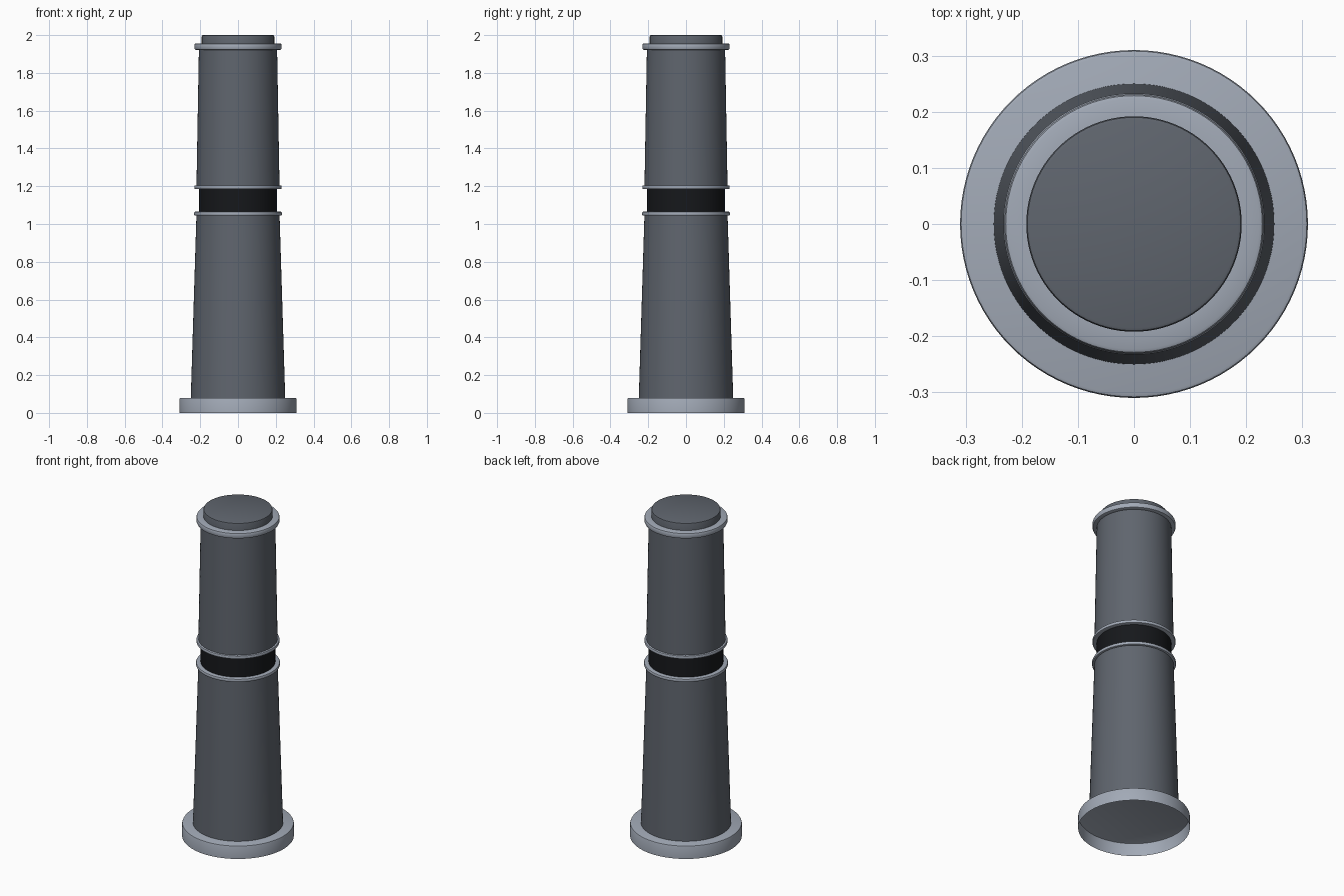
import bpy, bmesh, math

if "Cube" in bpy.data.objects:
    bpy.data.objects.remove(bpy.data.objects["Cube"])

SEGMENTS = 96


def material(name, color):
    m = bpy.data.materials.new(name)
    m.diffuse_color = (*color, 1)
    m.use_nodes = True
    m.node_tree.nodes["Principled BSDF"].inputs["Base Color"].default_value = m.diffuse_color
    return m


dark = material("dark_grey", (0.115, 0.13, 0.155))
light = material("light_grey", (0.36, 0.40, 0.47))
black = material("black", (0.008, 0.009, 0.011))


def lathe(name, profile, mat, closed=False):
    """Revolve (radius, z) points around the z axis."""
    bm = bmesh.new()
    verts = [bm.verts.new((r, 0, z)) for r, z in profile]
    edges = [bm.edges.new(pair) for pair in zip(verts, verts[1:])]
    if closed:
        edges.append(bm.edges.new((verts[-1], verts[0])))
    bmesh.ops.spin(bm, geom=verts + edges, cent=(0, 0, 0), axis=(0, 0, 1),
                   angle=math.tau, steps=SEGMENTS)
    bmesh.ops.remove_doubles(bm, verts=bm.verts, dist=1e-5)
    bmesh.ops.recalc_face_normals(bm, faces=bm.faces)
    mesh = bpy.data.meshes.new(name)
    bm.to_mesh(mesh)
    bm.free()
    mesh.materials.append(mat)
    obj = bpy.data.objects.new(name, mesh)
    bpy.context.collection.objects.link(obj)
    bpy.ops.object.select_all(action='DESELECT')
    obj.select_set(True)
    bpy.context.view_layer.objects.active = obj
    bpy.ops.object.shade_smooth_by_angle(angle=math.radians(40))
    return obj


def ring(name, outer, inner, low, high, soft):
    """Flat band with softened outer edges."""
    k = soft * 0.3
    lathe(name, [(inner, low), (outer - soft, low), (outer - k, low + k),
                 (outer, low + soft), (outer, high - soft),
                 (outer - k, high - k), (outer - soft, high), (inner, high)],
          light, closed=True)


# Base flange, hollow underneath
lathe("base_flange", [(0.31, 0), (0.31, 0.073), (0.308, 0.078),
                      (0.303, 0.08), (0, 0.08)], light)

# Tapered column sections
lathe("lower_body", [(0.25, 0.08), (0.22, 1.05), (0, 1.05)], dark)
lathe("upper_body", [(0, 1.195), (0.22, 1.195), (0.207, 1.93), (0, 1.93)], dark)

# Recessed black band between the sections
lathe("recessed_band", [(0.207, 1.05), (0.207, 1.195)], black)

# Trim rings and top collar
ring("lower_trim_ring", 0.233, 0.205, 1.044, 1.065, 0.007)
ring("upper_trim_ring", 0.231, 0.205, 1.184, 1.205, 0.007)
ring("top_collar", 0.231, 0.185, 1.922, 1.956, 0.008)

# Top cap
lathe("top_cap", [(0.192, 1.93), (0.192, 1.993), (0.190, 1.998),
                  (0.185, 2.0), (0, 2.0)], dark)
